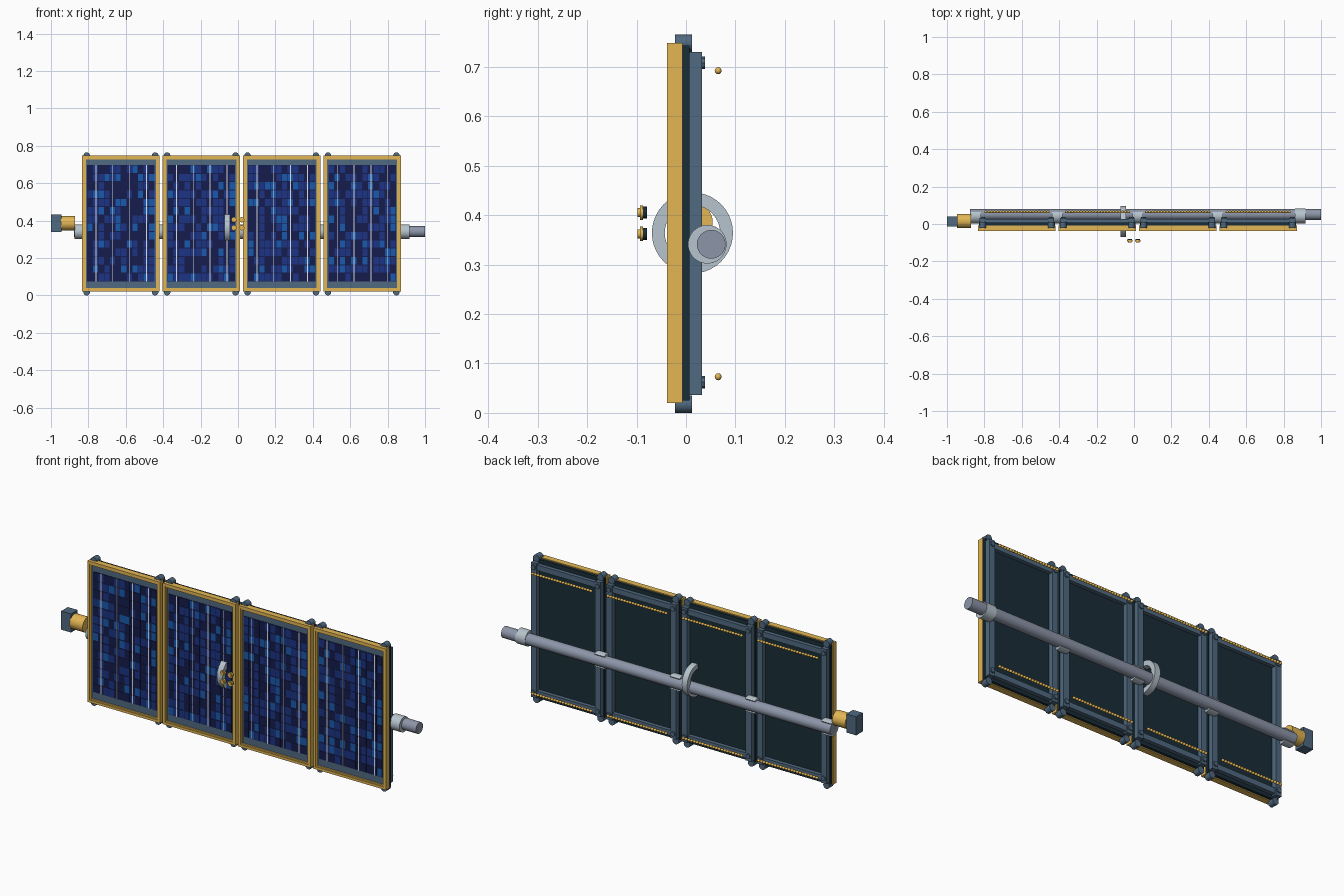
import bpy, bmesh, math, random
from mathutils import Matrix, Vector

old = bpy.data.objects.get("Cube")
if old:
    bpy.data.objects.remove(old, do_unlink=True)
random.seed(4)


def material(name, rgb):
    m = bpy.data.materials.new(name)
    m.use_nodes = True
    m.diffuse_color = (*rgb, 1)
    m.node_tree.nodes["Principled BSDF"].inputs["Base Color"].default_value = (*rgb, 1)
    return m


gold = material("gold", (0.77, 0.47, 0.09))
slate = material("slate blue", (0.08, 0.142, 0.215))
dark = material("dark backing", (0.010, 0.026, 0.038))
steel = material("tube grey", (0.265, 0.305, 0.395))
light = material("light grey", (0.47, 0.55, 0.61))
navy = material("navy cell", (0.008, 0.012, 0.075))
blue = material("blue cell", (0.012, 0.034, 0.23))
bright = material("bright cell", (0.010, 0.10, 0.42))
white = material("busbar white", (0.75, 0.77, 0.80))


def box(bm, x, y, z, index=0):
    """Box from (min, max) ranges on each axis."""
    size = [r[1] - r[0] for r in (x, y, z)]
    mid = [(r[0] + r[1]) / 2 for r in (x, y, z)]
    mat = Matrix.Translation(mid) @ Matrix.Diagonal((*size, 1))
    verts = bmesh.ops.create_cube(bm, size=1, matrix=mat)["verts"]
    for f in {f for v in verts for f in v.link_faces}:
        f.material_index = index


def rod(bm, centre, radius, depth, axis, sides=16, index=0):
    turn = Vector((0, 0, 1)).rotation_difference(Vector(axis)).to_matrix().to_4x4()
    verts = bmesh.ops.create_cone(bm, cap_ends=True, segments=sides, radius1=radius, radius2=radius,
                                  depth=depth, matrix=Matrix.Translation(centre) @ turn)["verts"]
    for f in {f for v in verts for f in v.link_faces}:
        f.material_index = index


def border(bm, cx, half, y, z, width):
    """Rectangular frame facing the front."""
    for s in (-1, 1):
        xs = sorted((cx + s * half, cx + s * (half - width)))
        box(bm, xs, y, z)
    inner = (cx - half + width, cx + half - width)
    box(bm, inner, y, (z[0], z[0] + width))
    box(bm, inner, y, (z[1] - width, z[1]))


def finish(name, bm, mats, smooth=False):
    bmesh.ops.recalc_face_normals(bm, faces=bm.faces)
    me = bpy.data.meshes.new(name)
    bm.to_mesh(me)
    bm.free()
    ob = bpy.data.objects.new(name, me)
    bpy.context.collection.objects.link(ob)
    for m in mats:
        me.materials.append(m)
    if smooth:
        bpy.ops.object.select_all(action='DESELECT')
        ob.select_set(True)
        bpy.context.view_layer.objects.active = ob
        bpy.ops.object.shade_smooth_by_angle(angle=math.radians(40))


def lathe(name, profile, y, z, mat, opening=0, sides=40):
    """Closed (x, radius) profile turned around x, with an optional opening (degrees) at the back."""
    bm = bmesh.new()
    start = math.radians(opening / 2)
    rings = []
    for i in range(sides + 1 if opening else sides):
        a = start + (math.tau - 2 * start) * i / sides
        rings.append([bm.verts.new((x, y + r * math.cos(a), z + r * math.sin(a))) for x, r in profile])
    n = len(profile)
    for i in range(sides):
        a, b = rings[i], rings[(i + 1) % len(rings)]
        for j in range(n):
            bm.faces.new((a[j], a[(j + 1) % n], b[(j + 1) % n], b[j]))
    if opening:
        bm.faces.new(rings[0])
        bm.faces.new(rings[-1])
    finish(name, bm, [mat], True)


X, Y = (1, 0, 0), (0, 1, 0)
PITCH, MID = 0.43, 0.019
HALF, RAIL = 0.207, 0.183
LOW, HIGH = 0.02, 0.748
COLS, ROWS = 12, 14

for k in range(4):
    cx = MID + (k - 1.5) * PITCH
    tag = "_%d" % (k + 1)

    # Gold frame with a stepped inner lip
    bm = bmesh.new()
    border(bm, cx, HALF, (-0.038, -0.007), (LOW, HIGH), 0.013)
    border(bm, cx, HALF - 0.013, (-0.034, -0.007), (LOW + 0.013, HIGH - 0.013), 0.007)
    finish("panel_frame" + tag, bm, [gold])

    # Backing sheet and slate bed behind the cells
    bm = bmesh.new()
    box(bm, (cx - HALF + 0.004, cx + HALF - 0.004), (-0.007, 0.007), (LOW + 0.005, HIGH - 0.005))
    finish("backing_sheet" + tag, bm, [dark])
    bm = bmesh.new()
    box(bm, (cx - HALF + 0.018, cx + HALF - 0.018), (-0.028, -0.007), (LOW + 0.018, HIGH - 0.018))
    finish("panel_bed" + tag, bm, [slate])

    # Solar cells on a navy sheet, with thin busbars
    bm = bmesh.new()
    x0, x1, z0, z1 = cx - 0.18, cx + 0.18, 0.075, 0.697
    box(bm, (x0, x1), (-0.0295, -0.027), (z0, z1))
    dx, dz = (x1 - x0) / COLS, (z1 - z0) / ROWS
    for i in range(COLS):
        for j in range(ROWS):
            shade = random.choices((0, 1, 2), (0.43, 0.45, 0.12))[0]
            box(bm, (x0 + i * dx + 0.0012, x0 + (i + 1) * dx - 0.0012), (-0.031, -0.029),
                (z0 + j * dz + 0.0025, z0 + (j + 1) * dz - 0.0025), shade)
    for i in range(4):
        bx = x0 + (0.13 + 0.25 * i) * (x1 - x0)
        box(bm, (bx - 0.0022, bx + 0.0022), (-0.032, -0.029), (z0, z1), 3)
    finish("solar_cells" + tag, bm, [navy, blue, bright, white])

    # Rear rails and cross bars with bolts
    bm = bmesh.new()
    for s in (-1, 1):
        rx = cx + s * RAIL
        box(bm, (rx - 0.016, rx + 0.016), (0.007, 0.032), (0.036, 0.73))
        for z in (0.062, 0.708):
            rod(bm, (rx, 0.033, z), 0.0125, 0.011, Y, 8)
    for z in (0.058, 0.708):
        box(bm, (cx - RAIL, cx + RAIL), (0.007, 0.027), (z - 0.014, z + 0.014))
    finish("rear_rails" + tag, bm, [slate])

    # Rounded clips over the top and bottom edges
    bm = bmesh.new()
    for s in (-1, 1):
        for z in (0.0175, 0.7475):
            rod(bm, (cx + s * RAIL, -0.005, z), 0.0175, 0.034, Y, 20)
    finish("edge_clips" + tag, bm, [slate], True)

    # Rows of round beads behind the panel
    bm = bmesh.new()
    for z in (0.073, 0.692):
        for i in range(22):
            spot = Matrix.Translation((cx + (i - 10.5) * 0.0158, 0.065, z))
            bmesh.ops.create_icosphere(bm, subdivisions=2, radius=0.0084,
                                       matrix=spot @ Matrix.Diagonal((1, 0.85, 0.85, 1)))
    finish("bead_rows" + tag, bm, [gold], True)

# Torque tube along the back
bm = bmesh.new()
rod(bm, (0.0615, 0.051, 0.341), 0.029, 1.877, X, 32)
finish("torque_tube", bm, [steel], True)

# Open bearing saddles that hold the tube between panels
for i, cx in enumerate((-0.846, MID - PITCH, MID, MID + PITCH)):
    w = 0.028
    lathe("bearing_saddle_%d" % (i + 1),
          [(cx - w, 0.026), (cx - w, 0.039), (cx + w, 0.039), (cx + w, 0.026)], 0.043, 0.341, light, 110)

# Full collar at the free end of the tube
lathe("end_collar", [(0.862, 0.02), (0.862, 0.039), (0.918, 0.039), (0.918, 0.02)], 0.043, 0.341, light)

# Slewing ring around the tube
lathe("slewing_ring", [(-0.073, 0.056), (-0.073, 0.082), (-0.042, 0.082), (-0.042, 0.056)],
      0.013, 0.364, light)

# Drive motor and its housing
bm = bmesh.new()
rod(bm, (-0.909, 0.016, 0.386), 0.038, 0.074, X, 32)
finish("motor_drum", bm, [gold], True)
bm = bmesh.new()
box(bm, (-1, -0.944), (-0.013, 0.041), (0.338, 0.434))
finish("motor_housing", bm, [slate])

# Small sensor heads in front
bm = bmesh.new()
for x in (-0.022, 0.02):
    for z in (0.362, 0.405):
        rod(bm, (x, -0.0955, z), 0.009, 0.005, Y, 12)
        rod(bm, (x, -0.090, z), 0.0145, 0.007, Y, 12)
        rod(bm, (x, -0.083, z), 0.012, 0.008, Y, 12, 1)
finish("sensor_heads", bm, [gold, dark], True)
